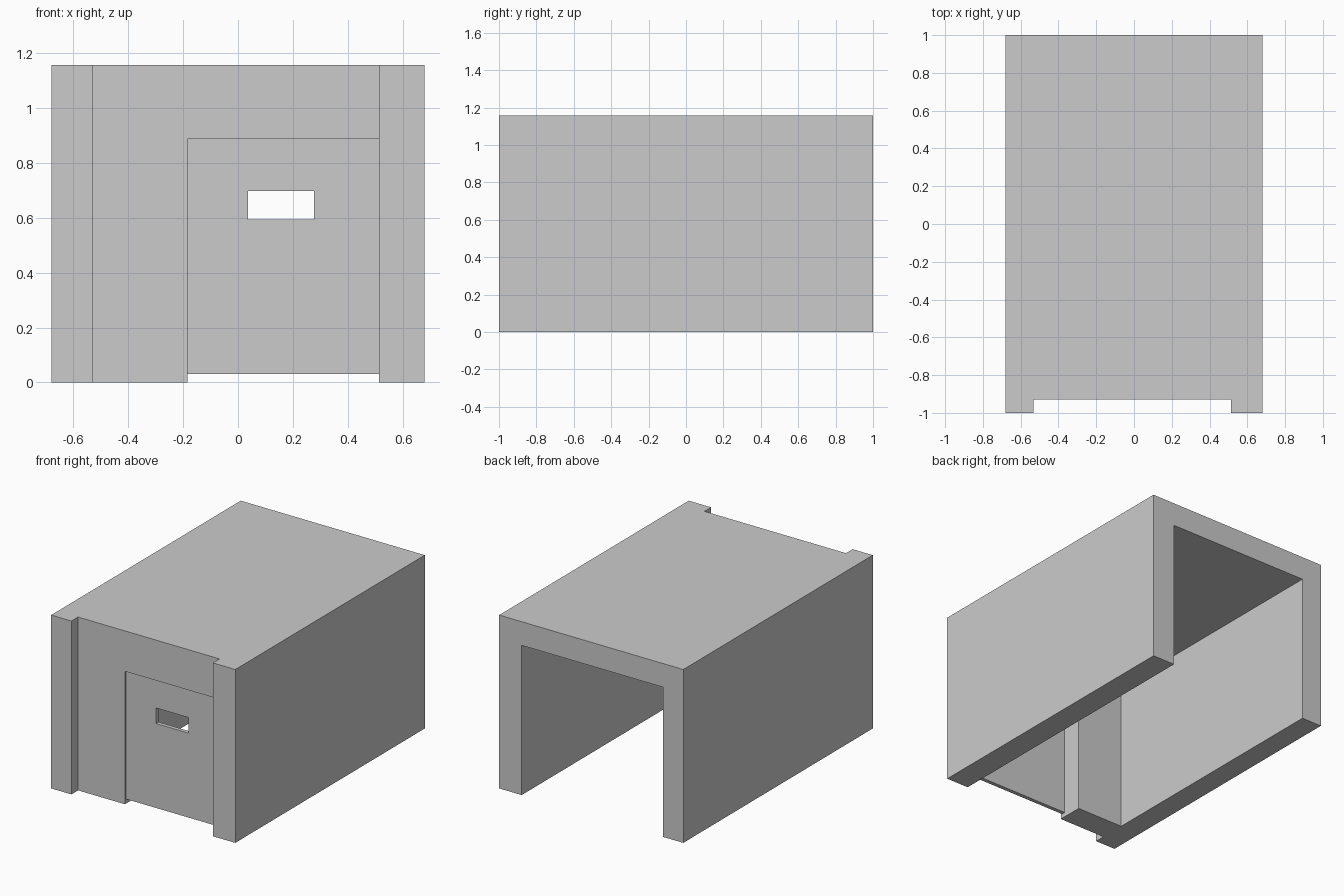
import bpy
import bmesh

if "Cube" in bpy.data.objects:
    bpy.data.objects.remove(bpy.data.objects["Cube"])


def box(name, x, y, z):
    """Box object spanning the given (min, max) ranges."""
    bm = bmesh.new()
    bmesh.ops.create_cube(bm, size=1)
    for v in bm.verts:
        v.co = [r[1] if c > 0 else r[0] for c, r in zip(v.co, (x, y, z))]
    mesh = bpy.data.meshes.new(name)
    bm.to_mesh(mesh)
    bm.free()
    obj = bpy.data.objects.new(name, mesh)
    bpy.context.collection.objects.link(obj)
    return obj


def cut(obj, x, y, z):
    """Subtract a box-shaped volume from an object."""
    cutter = box("cutter", x, y, z)
    cutter.hide_render = True
    mod = obj.modifiers.new("cut", 'BOOLEAN')
    mod.operation = 'DIFFERENCE'
    mod.solver = 'EXACT'
    mod.object = cutter
    bpy.context.view_layer.objects.active = obj
    bpy.ops.object.modifier_apply(modifier=mod.name)
    bpy.data.objects.remove(cutter, do_unlink=True)


HALF_W, HEIGHT = 0.68, 1.158
INNER_L, INNER_R = -0.531, 0.514        # inner wall faces
WALL_FRONT, WALL_BACK = -0.93, -0.757   # front wall faces
DOOR_L, DOOR_TOP = -0.185, 0.888

# Shell: side walls, roof and front wall in one body
shell = box("building_shell", (-HALF_W, HALF_W), (-1, 1), (0, HEIGHT))
# open-backed, floorless interior
cut(shell, (INNER_L, INNER_R), (WALL_BACK, 1.2), (-0.2, 1.0))
# front wall set back between the corner columns
cut(shell, (INNER_L, INNER_R), (-1.2, WALL_FRONT), (-0.2, 1.4))
# doorway
cut(shell, (DOOR_L, INNER_R), (-1.1, -0.6), (-0.2, DOOR_TOP))

# Door panel with a viewing slot, raised slightly off the ground
door = box("door", (DOOR_L, INNER_R), (-0.918, -0.892), (0.03, DOOR_TOP))
cut(door, (0.037, 0.277), (-1.1, -0.8), (0.594, 0.698))
